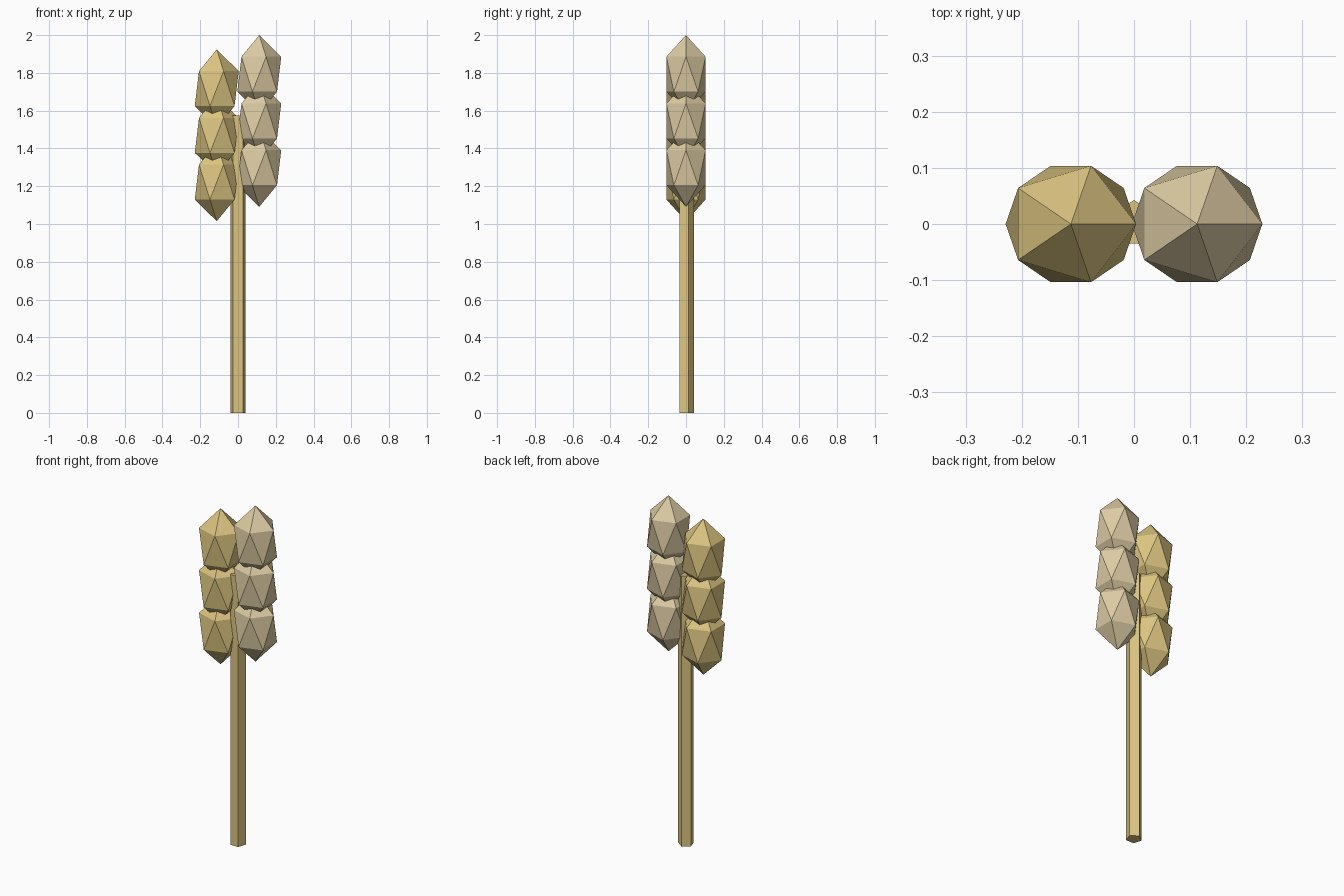
import bpy
import bmesh
import math
from mathutils import Matrix

if "Cube" in bpy.data.objects:
    bpy.data.objects.remove(bpy.data.objects["Cube"])


def material(name, color):
    mat = bpy.data.materials.new(name)
    mat.diffuse_color = (*color, 1.0)
    mat.use_nodes = True
    mat.node_tree.nodes["Principled BSDF"].inputs["Base Color"].default_value = mat.diffuse_color
    return mat


def add_object(name, bm, mat):
    mesh = bpy.data.meshes.new(name)
    bm.to_mesh(mesh)
    bm.free()
    mesh.materials.append(mat)
    obj = bpy.data.objects.new(name, mesh)
    bpy.context.collection.objects.link(obj)
    return obj


golden = material("golden straw", (0.72, 0.56, 0.22))
pale = material("pale straw", (0.72, 0.595, 0.365))

# Stalk: five-sided rod with one corner towards the back
STALK_HEIGHT = 1.575
bm = bmesh.new()
bmesh.ops.create_cone(
    bm, cap_ends=True, segments=5, radius1=0.043, radius2=0.043,
    depth=STALK_HEIGHT)
top_corner = max(bm.verts, key=lambda v: v.co.y).co
turn = math.pi / 2 - math.atan2(top_corner.y, top_corner.x)
bmesh.ops.rotate(bm, verts=bm.verts, matrix=Matrix.Rotation(turn, 3, 'Z'))
bmesh.ops.translate(bm, verts=bm.verts, vec=(0, 0, STALK_HEIGHT / 2))
add_object("stalk", bm, golden)


# Grains: stretched icosahedra stacked in two staggered columns
def grain_column(side, x, lowest, mat):
    for i in range(3):
        bm = bmesh.new()
        bmesh.ops.create_icosphere(bm, subdivisions=1, radius=1.0)
        bmesh.ops.scale(bm, verts=bm.verts, vec=(0.13, 0.122, 0.207))
        obj = add_object(f"{side}_grain_{i + 1}", bm, mat)
        obj.location = (x, 0, lowest + 0.2475 * i)


grain_column("left", -0.1125, 1.222, golden)
grain_column("right", 0.1125, 1.298, pale)
